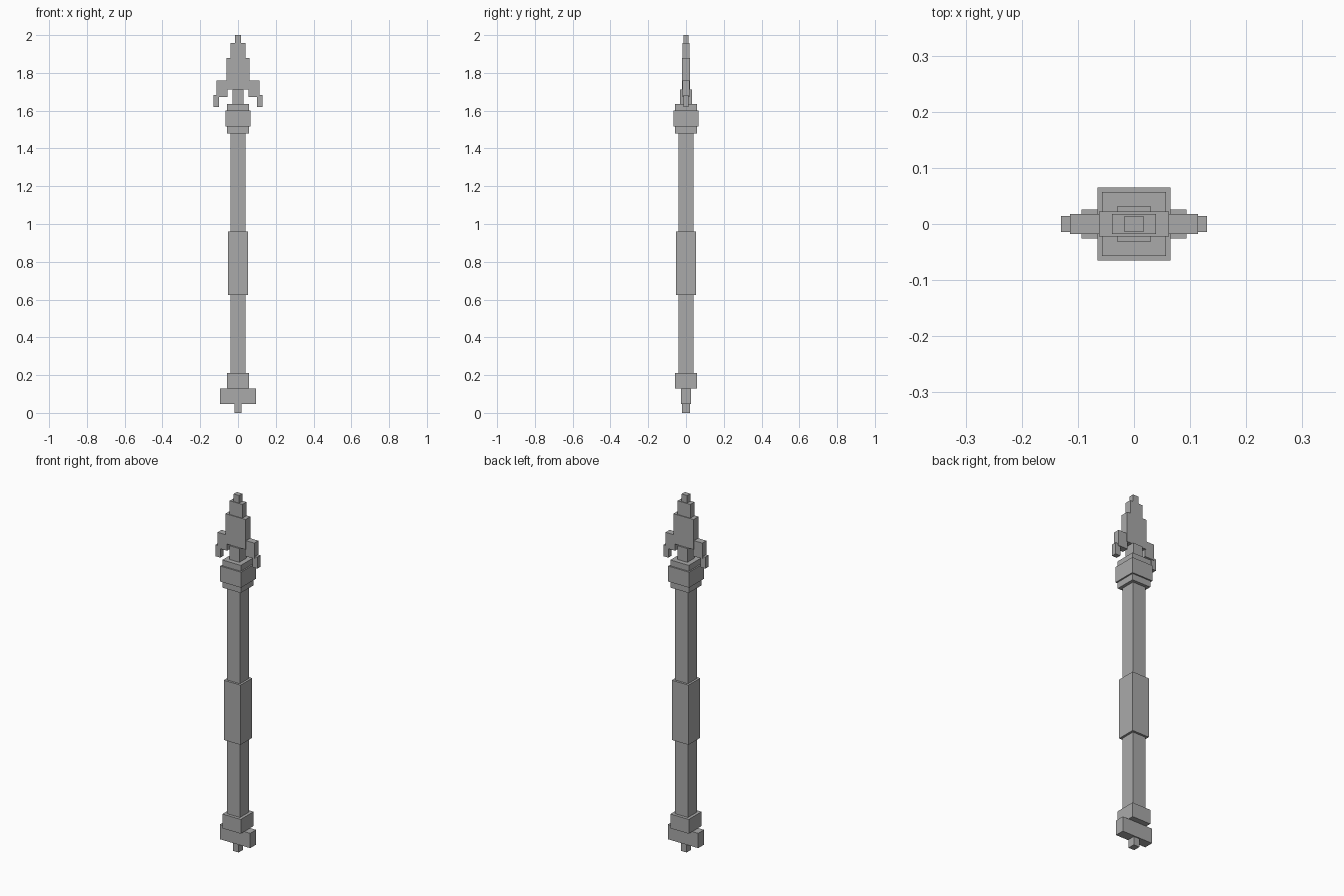
import bpy

cube = bpy.data.objects.get("Cube")
if cube:
    bpy.data.objects.remove(cube, do_unlink=True)

# One plain grey for the whole model
grey = bpy.data.materials.new("plain_grey")
grey.use_nodes = True
colour = (0.4, 0.4, 0.4, 1)
grey.diffuse_color = colour
grey.node_tree.nodes["Principled BSDF"].inputs["Base Color"].default_value = colour


def block(name, half_x, half_y, bottom, top, x=0):
    """Add a box from its half widths, its height range and its x centre."""
    bpy.ops.mesh.primitive_cube_add(size=2, location=(x, 0, (bottom + top) / 2))
    part = bpy.context.object
    part.name = name
    part.scale = (half_x, half_y, (top - bottom) / 2)
    bpy.ops.object.transform_apply(location=False, rotation=False, scale=True)
    part.data.materials.append(grey)
    return part


# Foot: pin, crosspiece and lower collar
block("foot_pin", 0.018, 0.02, 0, 0.047)
block("foot_crosspiece", 0.094, 0.026, 0.047, 0.13)
block("lower_collar", 0.057, 0.057, 0.13, 0.21)

# Square shaft with a thicker grip
block("shaft", 0.04, 0.04, 0.21, 1.48)
block("grip", 0.052, 0.052, 0.625, 0.96)

# Upper collar with a raised band, and the neck
block("upper_collar", 0.057, 0.057, 1.48, 1.635)
block("collar_band", 0.065, 0.065, 1.515, 1.602)
block("neck", 0.03, 0.031, 1.635, 1.712)

# Stepped blade
block("blade_base", 0.062, 0.022, 1.712, 1.88)
block("blade_middle", 0.039, 0.018, 1.88, 1.957)
block("blade_tip", 0.017, 0.014, 1.957, 2)

# Side barbs, each with a hanging prong
for side, sign in (("left", 1), ("right", -1)):
    block(side + "_barb", 0.029, 0.018, 1.672, 1.76, sign * 0.085)
    block(side + "_prong", 0.015, 0.014, 1.62, 1.684, sign * 0.115)
